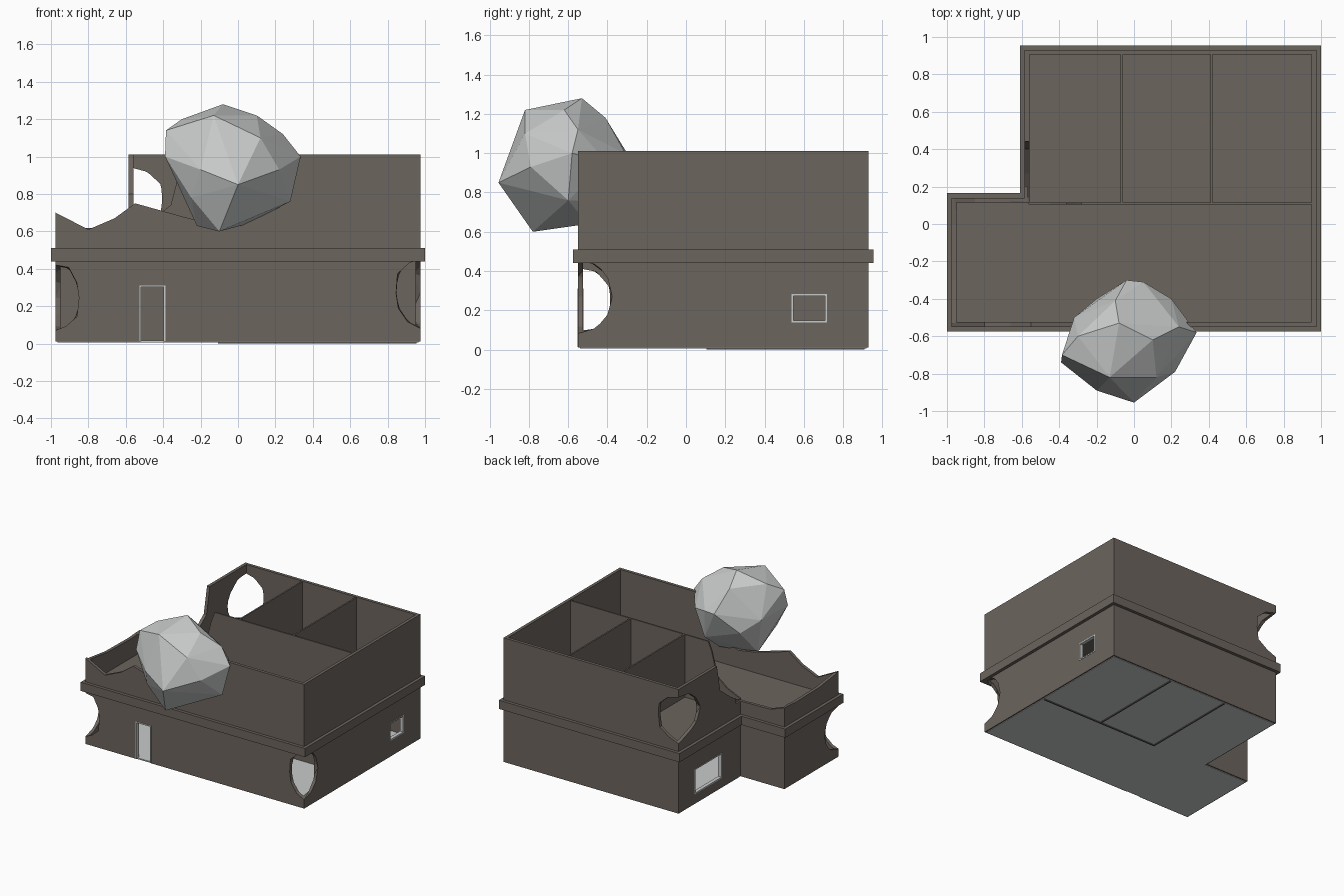
import bpy, bmesh, random
from mathutils import Vector

if "Cube" in bpy.data.objects:
    bpy.data.objects.remove(bpy.data.objects["Cube"])

random.seed(4)


def material(name, rgb):
    m = bpy.data.materials.new(name)
    m.diffuse_color = (*rgb, 1)
    m.use_nodes = True
    m.node_tree.nodes["Principled BSDF"].inputs["Base Color"].default_value = m.diffuse_color
    return m


BROWN = material("dark_brown", (0.15, 0.128, 0.112))
STONE = material("pale_stone", (0.58, 0.60, 0.59))


def make(name, bm, mat=None):
    bmesh.ops.recalc_face_normals(bm, faces=bm.faces)
    me = bpy.data.meshes.new(name)
    bm.to_mesh(me)
    bm.free()
    ob = bpy.data.objects.new(name, me)
    bpy.context.collection.objects.link(ob)
    if mat:
        me.materials.append(mat)
    else:
        ob.hide_render = True
    return ob


def prism(name, pts, axis, lo, hi, mat=None):
    """Extrude a 2D profile along x, y or z."""
    def place(p, t):
        return {'x': (t, p[0], p[1]), 'y': (p[0], t, p[1]), 'z': (p[0], p[1], t)}[axis]
    bm = bmesh.new()
    a = [bm.verts.new(place(p, lo)) for p in pts]
    b = [bm.verts.new(place(p, hi)) for p in pts]
    bm.faces.new(a)
    bm.faces.new(b[::-1])
    for i in range(len(pts)):
        j = (i + 1) % len(pts)
        bm.faces.new((a[i], a[j], b[j], b[i]))
    return make(name, bm, mat)


def box(name, x0, x1, y0, y1, z0, z1, mat=None):
    return prism(name, [(x0, y0), (x1, y0), (x1, y1), (x0, y1)], 'z', z0, z1, mat)


def outline(d):
    """L-shaped plan, moved inward by d."""
    return [(-.975 + d, -.55 + d), (.975 - d, -.55 + d), (.975 - d, .93 - d),
            (-.585 + d, .93 - d), (-.585 + d, .14 - d), (-.975 + d, .14 - d)]


def ring(name, d0, d1, z0, z1, mat):
    """Hollow wall band following the plan."""
    bm = bmesh.new()
    loops = [[bm.verts.new((x, y, z)) for x, y in outline(d)]
             for d, z in ((d0, z0), (d0, z1), (d1, z1), (d1, z0))]
    for k in range(4):
        a, b = loops[k], loops[(k + 1) % 4]
        for i in range(6):
            j = (i + 1) % 6
            bm.faces.new((a[i], a[j], b[j], b[i]))
    return make(name, bm, mat)


def blast(center, radii):
    """Rough ball used to punch a ragged hole."""
    bm = bmesh.new()
    bmesh.ops.create_icosphere(bm, subdivisions=2, radius=1)
    for v in bm.verts:
        s = random.uniform(0.93, 1.08)
        v.co = Vector(center) + Vector([c * r * s for c, r in zip(v.co, radii)])
    return make("blast_cutter", bm)


def cut(ob, cutters):
    for c in cutters:
        m = ob.modifiers.new("cut", 'BOOLEAN')
        m.operation = 'DIFFERENCE'
        m.solver = 'EXACT'
        m.object = c
        bpy.context.view_layer.objects.active = ob
        bpy.ops.object.modifier_apply(modifier=m.name)
        bpy.data.objects.remove(c)


# Outer walls, floors and ledge
lower = ring("lower_walls", 0, .025, .01, .47, BROWN)
upper = ring("upper_walls", 0, .025, .47, 1.01, BROWN)
ring("ledge", -.025, .01, .44, .51, BROWN)
prism("ground_floor", outline(.01), 'z', .006, .016, STONE)
prism("upper_floor", outline(.015), 'z', .475, .50, BROWN)

# Door, windows and blasted corners of the lower storey
cut(lower, [
    box("door_cutter", -.525, -.39, -.6, -.5, -.02, .31),
    box("right_window_cutter", .9, 1.05, .54, .715, .14, .28),
    box("left_window_cutter", -.65, -.5, .38, .725, .09, .29),
    blast((-.975, -.55, .245), (.125, .19, .18)),
    blast((.975, -.55, .27), (.135, .175, .185)),
])

# Broken tops of the upper storey
cut(upper, [
    prism("front_break_cutter", [(-1.1, .74), (-.975, .70), (-.8, .61), (-.66, .67), (-.55, .75),
          (-.3, .68), (-.22, .66), (-.1, .64), (.05, .7), (.25, .98), (.25, 1.1), (-1.1, 1.1)],
          'y', -.6, -.5),
    prism("left_break_cutter", [(-.53, .69), (-.3, .66), (0, .655), (.2, .67), (.2, 1.1), (-.53, 1.1)],
          'x', -1.1, -.93),
    prism("back_break_cutter", [(-1.1, .68), (-.96, .66), (-.85, .62), (-.57, .615), (-.57, 1.1),
          (-1.1, 1.1)], 'y', .08, .2),
    prism("side_break_cutter", [(.05, .6), (.14, .62), (.27, .70), (.40, .80), (.44, 1.0), (.44, 1.1),
          (.05, 1.1)], 'x', -.66, -.53),
    blast((-.585, .93, .765), (.2, .27, .195)),
])


# Pale thin frames around the openings
def frame(name, axis, u0, u1, z0, z1, lo, hi, sill=True):
    t = .009
    bars = [(u0, u0 + t, z0, z1), (u1 - t, u1, z0, z1), (u0 + t, u1 - t, z1 - t, z1)]
    if sill:
        bars.append((u0 + t, u1 - t, z0, z0 + t))
    for a, b, c, d in bars:
        prism(name, [(a, c), (b, c), (b, d), (a, d)], axis, lo, hi, STONE)


frame("door_frame", 'y', -.527, -.388, .012, .312, -.552, -.523, False)
frame("right_window_frame", 'x', .538, .717, .138, .282, .948, .977)
frame("left_window_frame", 'x', .378, .727, .088, .292, -.587, -.558)

# Inner walls, upper storey
prism("upper_long_partition", [(-.565, .49), (.955, .49), (.955, 1.005), (-.28, 1.005), (-.31, .93),
      (-.36, .74), (-.45, .67), (-.565, .62)], 'y', .104, .116, BROWN)
for x in (-.065, .415):
    box("upper_cross_partition", x - .006, x + .006, .11, .91, .49, 1.005, BROWN)

# Inner walls, lower storey
box("lower_long_partition", -.106, .955, .104, .116, 0, .48, BROWN)
for x in (-.1, .415):
    box("lower_cross_partition", x - .006, x + .006, .11, .91, 0, .48, BROWN)

# Boulder lodged in the front wall
bm = bmesh.new()
for p in [(-.08, -.53, 1.28), (-.13, -.82, 1.22), (.1, -.62, 1.22), (-.30, -.6, 1.20),
          (-.10, -.41, 1.18), (.24, -.55, 1.12), (.05, -.31, 1.0), (-.04, -.30, 1.0),
          (.2, -.4, .95), (.335, -.58, 1.0), (.22, -.79, .93), (.28, -.6, .76),
          (0, -.955, .85), (-.2, -.89, .93), (-.39, -.74, 1.0), (-.385, -.70, 1.14),
          (-.32, -.5, .95), (-.2, -.4, .85), (-.1, -.78, .60), (-.22, -.6, .63),
          (.05, -.5, .64), (-.25, -.8, .78), (.1, -.38, .75), (.12, -.82, 1.1)]:
    bm.verts.new(p)
hull = bmesh.ops.convex_hull(bm, input=bm.verts)
loose = [v for v in bm.verts if not v.link_faces]
bmesh.ops.delete(bm, geom=loose, context='VERTS')
make("boulder", bm, STONE)
